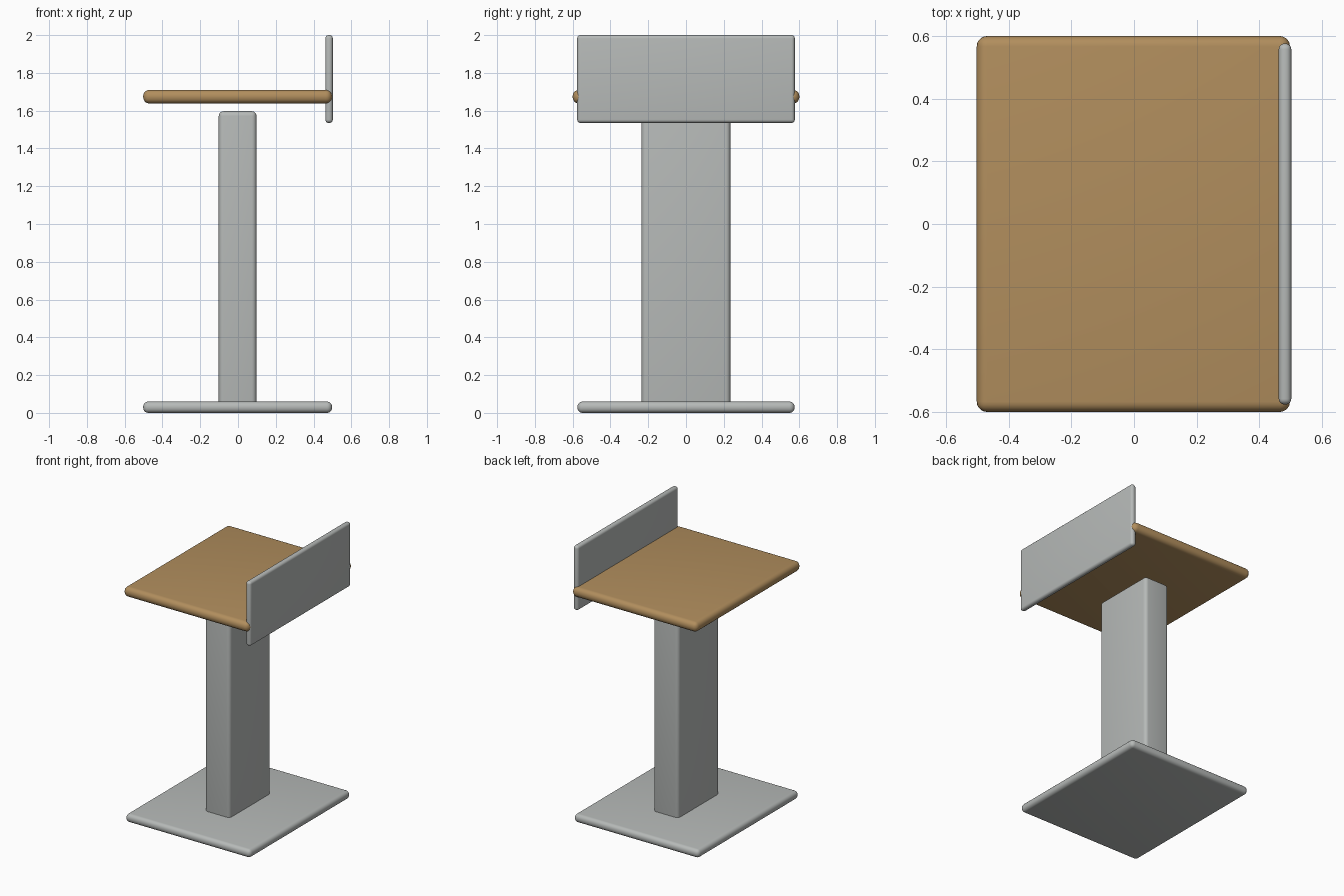
import bpy

if "Cube" in bpy.data.objects:
    bpy.data.objects.remove(bpy.data.objects["Cube"])


def material(name, rgb):
    m = bpy.data.materials.new(name)
    m.diffuse_color = (*rgb, 1)
    m.use_nodes = True
    m.node_tree.nodes["Principled BSDF"].inputs["Base Color"].default_value = m.diffuse_color
    return m


grey = material("satin grey", (0.47, 0.49, 0.48))
wood = material("warm wood", (0.44, 0.27, 0.11))


def rounded_box(name, lo, hi, radius, mat):
    """Box between two corners with rounded edges."""
    centre = [(a + b) / 2 for a, b in zip(lo, hi)]
    bpy.ops.mesh.primitive_cube_add(size=1, location=centre)
    ob = bpy.context.object
    ob.name = name
    ob.scale = [b - a for a, b in zip(lo, hi)]
    bpy.ops.object.transform_apply(location=False, rotation=False, scale=True)
    bevel = ob.modifiers.new("rounded edges", 'BEVEL')
    bevel.width = radius
    bevel.segments = 5
    bevel.limit_method = 'NONE'
    bpy.ops.object.modifier_apply(modifier=bevel.name)
    bpy.ops.object.shade_smooth_by_angle()
    ob.data.materials.append(mat)
    return ob


# Floor plate
rounded_box("base_plate", (-0.502, -0.575, 0.0), (0.498, 0.575, 0.06), 0.027, grey)
# Upright column, stopping just short of the top
rounded_box("column", (-0.102, -0.235, 0.03), (0.098, 0.235, 1.597), 0.025, grey)
# Wooden top
rounded_box("table_top", (-0.502, -0.6, 1.638), (0.498, 0.6, 1.71), 0.033, wood)
# Upright panel along the right edge
rounded_box("side_panel", (0.462, -0.576, 1.535), (0.502, 0.576, 2.0), 0.018, grey)
